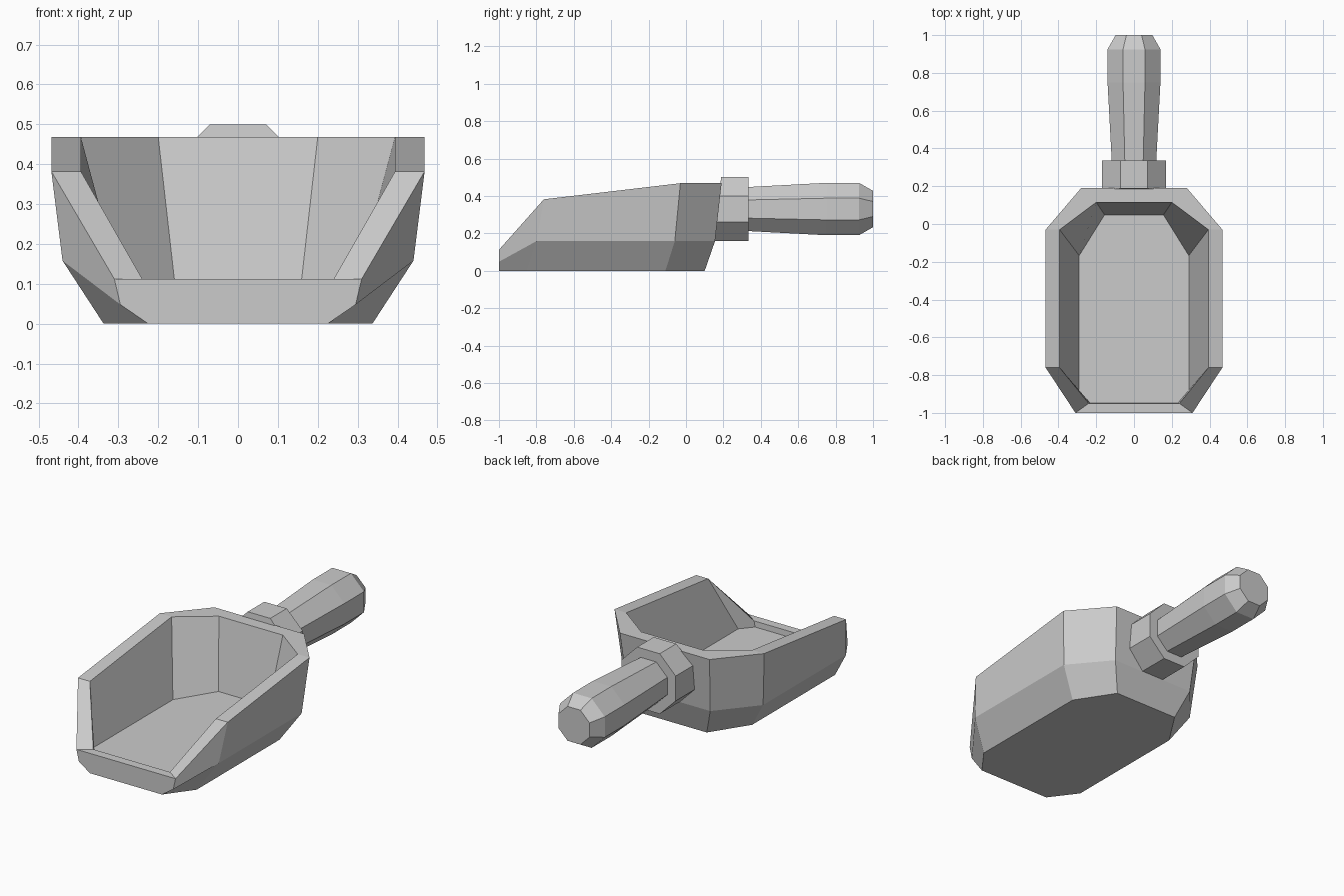
import bpy, bmesh, math

cube = bpy.data.objects.get("Cube")
if cube:
    bpy.data.objects.remove(cube, do_unlink=True)

grey = bpy.data.materials.new("plain_grey")
grey.use_nodes = True
colour = (0.6, 0.6, 0.6, 1)
grey.diffuse_color = colour
bsdf = next(n for n in grey.node_tree.nodes if n.type == 'BSDF_PRINCIPLED')
bsdf.inputs["Base Color"].default_value = colour


def loft(name, rings):
    """Bridge closed rings of equal length and cap both ends."""
    bm = bmesh.new()
    rows = [[bm.verts.new(p) for p in ring] for ring in rings]
    n = len(rows[0])
    for a, b in zip(rows, rows[1:]):
        for i in range(n):
            j = (i + 1) % n
            bm.faces.new((a[i], a[j], b[j], b[i]))
    bm.faces.new(rows[0][::-1])
    bm.faces.new(rows[-1])
    bmesh.ops.recalc_face_normals(bm, faces=bm.faces)
    mesh = bpy.data.meshes.new(name)
    bm.to_mesh(mesh)
    bm.free()
    mesh.materials.append(grey)
    obj = bpy.data.objects.new(name, mesh)
    bpy.context.collection.objects.link(obj)
    return obj


def both_sides(half):
    """Complete a front-to-back half outline with its mirror image."""
    return half + [(-x, y, z) for x, y, z in reversed(half)]


# Scoop: base, belly, outer rim, inner rim, floor sunk behind the front lip
scoop_rows = [
    [(.225, -1, 0), (.337, -.85, 0), (.337, -.11, 0), (.2, .1, 0)],
    [(.295, -1, .048), (.44, -.8, .158), (.44, -.06, .158), (.26, .155, .158)],
    [(.31, -1, .112), (.468, -.76, .382), (.468, -.03, .468), (.28, .19, .468)],
    [(.24, -.95, .112), (.394, -.76, .382), (.394, -.03, .468), (.2, .115, .468)],
    [(.232, -.948, .08), (.29, -.88, .08), (.29, -.167, .08), (.156, .048, .08)],
]
loft("scoop", [both_sides(row) for row in scoop_rows])

AXIS_Z = 0.33


def octagon(y, apothem, lean=0):
    """Flat-topped octagon across the handle axis, leaning back with height."""
    r = apothem / math.cos(math.pi / 8)
    ring = []
    for k in range(8):
        a = math.pi / 8 + k * math.pi / 4
        h = r * math.sin(a)
        ring.append((r * math.cos(a), y + lean * h, AXIS_Z + h))
    return ring


# Collar follows the sloping back wall
loft("collar", [octagon(.169, .17, .11), octagon(.335, .17)])

# Grip swells towards a chamfered end
loft("handle", [octagon(y, a) for y, a in
                ((.32, .117), (.75, .14), (.925, .14), (1, .097))])
